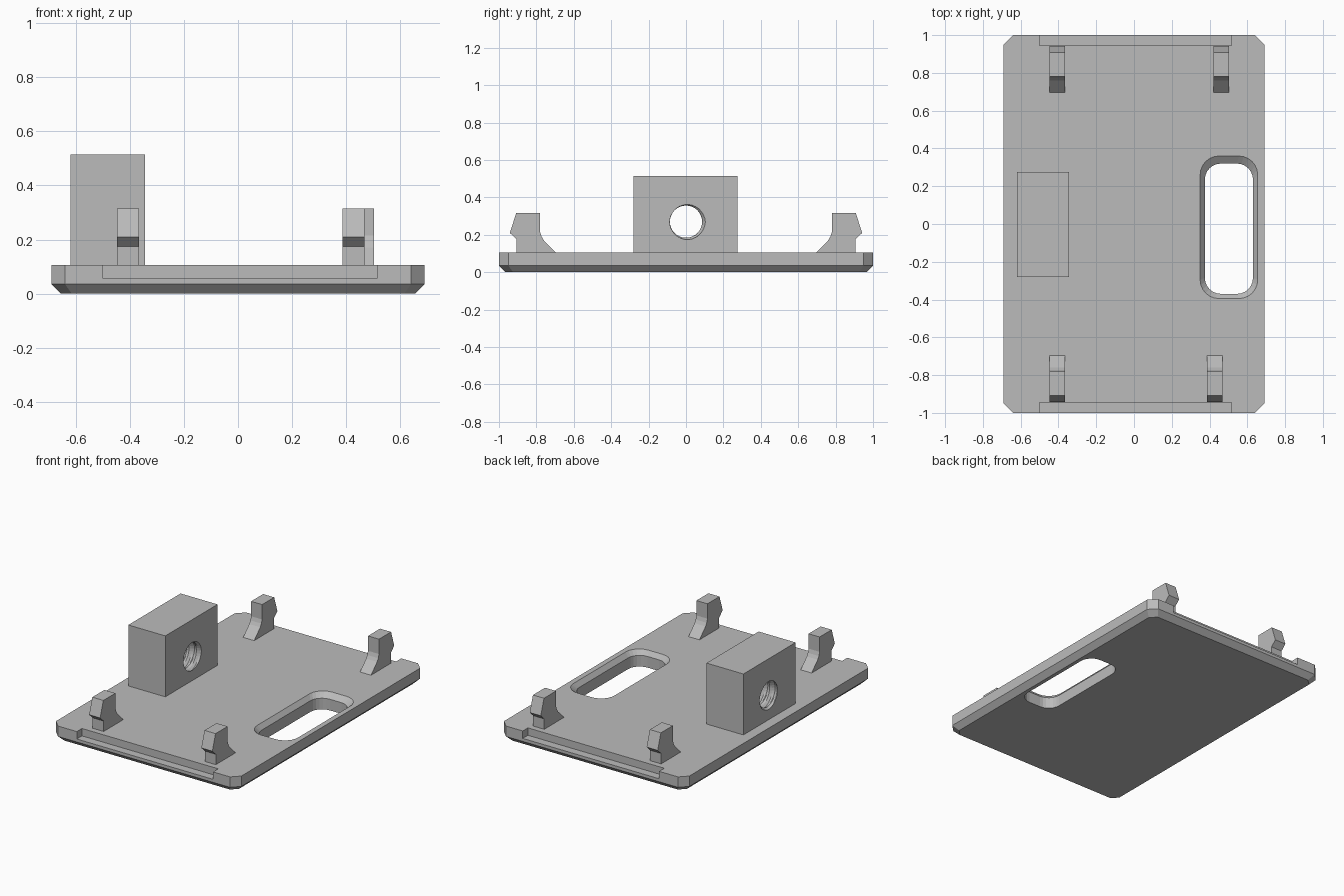
import bpy
import bmesh
from math import cos, sin, pi, tau
from mathutils import Vector

cube = bpy.data.objects.get("Cube")
if cube:
    bpy.data.objects.remove(cube, do_unlink=True)

grey = bpy.data.materials.new("plain grey")
grey.use_nodes = True
COLOUR = (0.5, 0.5, 0.5, 1)
grey.diffuse_color = COLOUR
grey.node_tree.nodes["Principled BSDF"].inputs["Base Color"].default_value = COLOUR


def loft(name, rings):
    """Closed solid through a stack of equally long point rings."""
    bm = bmesh.new()
    loops = [[bm.verts.new(p) for p in ring] for ring in rings]
    n = len(loops[0])
    for a, b in zip(loops, loops[1:]):
        for i in range(n):
            j = (i + 1) % n
            bm.faces.new((a[i], a[j], b[j], b[i]))
    bm.faces.new(loops[0])
    bm.faces.new(loops[-1])
    bmesh.ops.recalc_face_normals(bm, faces=bm.faces)
    mesh = bpy.data.meshes.new(name)
    bm.to_mesh(mesh)
    bm.free()
    mesh.materials.append(grey)
    ob = bpy.data.objects.new(name, mesh)
    bpy.context.collection.objects.link(ob)
    return ob


def box(name, x0, x1, y0, y1, z0, z1):
    return loft(name, [[(x0, y0, z), (x1, y0, z), (x1, y1, z), (x0, y1, z)]
                       for z in (z0, z1)])


def cut(target, cutter):
    cutter.hide_render = True
    mod = target.modifiers.new("cut", 'BOOLEAN')
    mod.operation = 'DIFFERENCE'
    mod.solver = 'EXACT'
    mod.object = cutter
    bpy.context.view_layer.objects.active = target
    bpy.ops.object.modifier_apply(modifier=mod.name)
    bpy.data.objects.remove(cutter, do_unlink=True)


def octagon(hx, hy, c, z):
    return [(hx, hy - c, z), (hx - c, hy, z), (c - hx, hy, z), (-hx, hy - c, z),
            (-hx, c - hy, z), (c - hx, -hy, z), (hx - c, -hy, z), (hx, c - hy, z)]


def rounded(x0, x1, y0, y1, r, z, steps=6):
    ring = []
    corners = ((x1 - r, y1 - r), (x0 + r, y1 - r), (x0 + r, y0 + r), (x1 - r, y0 + r))
    for q, (cx, cy) in enumerate(corners):
        for s in range(steps + 1):
            a = (q + s / steps) * pi / 2
            ring.append((cx + r * cos(a), cy + r * sin(a), z))
    return ring


# Base plate with clipped corners and a bevelled underside
TOP = 0.105
plate = loft("base_plate", [octagon(0.655, 0.965, 0.04, 0),
                            octagon(0.69, 1.0, 0.05, 0.035),
                            octagon(0.69, 1.0, 0.05, TOP)])

# Shallow steps along the front and back edges
for side in (-1, 1):
    ends = sorted((side * 0.945, side * 1.1))
    cut(plate, box("step_cutter", -0.5, 0.515, *ends, 0.055, 0.2))

# Rounded slot with a chamfered upper rim
inner = (0.375, 0.63, -0.37, 0.32)
outer = (0.35, 0.655, -0.395, 0.36)
cut(plate, loft("slot_cutter", [rounded(*inner, 0.085, -0.1),
                                rounded(*inner, 0.085, 0.075),
                                rounded(*outer, 0.1, TOP),
                                rounded(*outer, 0.1, 0.2)]))

# Upright block with a threaded cross hole
block = box("threaded_block", -0.62, -0.345, -0.28, 0.275, TOP - 0.01, 0.515)
PITCH, SEGMENTS = 0.055, 32
thread = []
for k in range(33):
    x = -0.70 + k * PITCH / 4
    ring = []
    for i in range(SEGMENTS):
        a = tau * i / SEGMENTS
        phase = (k / 4 - i / SEGMENTS) % 1
        r = 0.086 + 0.02 * max(0, 1 - abs(phase - 0.5) * 2.6)
        ring.append((x, r * cos(a), 0.27 + r * sin(a)))
    thread.append(ring)
cut(block, loft("thread_cutter", thread))

# Snap hooks, barbs facing outwards; profile is (distance from centre, height)
HOOK = [(0.905, 0.095), (0.905, 0.175), (0.942, 0.21), (0.908, 0.315),
        (0.78, 0.315), (0.78, 0.215), (0.772, 0.19), (0.76, 0.17),
        (0.695, TOP), (0.695, 0.095)]
for name, side, x in (("front_right_hook", -1, -0.4075), ("front_left_hook", -1, 0.4275),
                      ("back_right_hook", 1, -0.4075), ("back_left_hook", 1, 0.4625)):
    loft(name, [[Vector((x + dx, side * y, z)) for y, z in HOOK]
                for dx in (-0.041, 0.041)])
